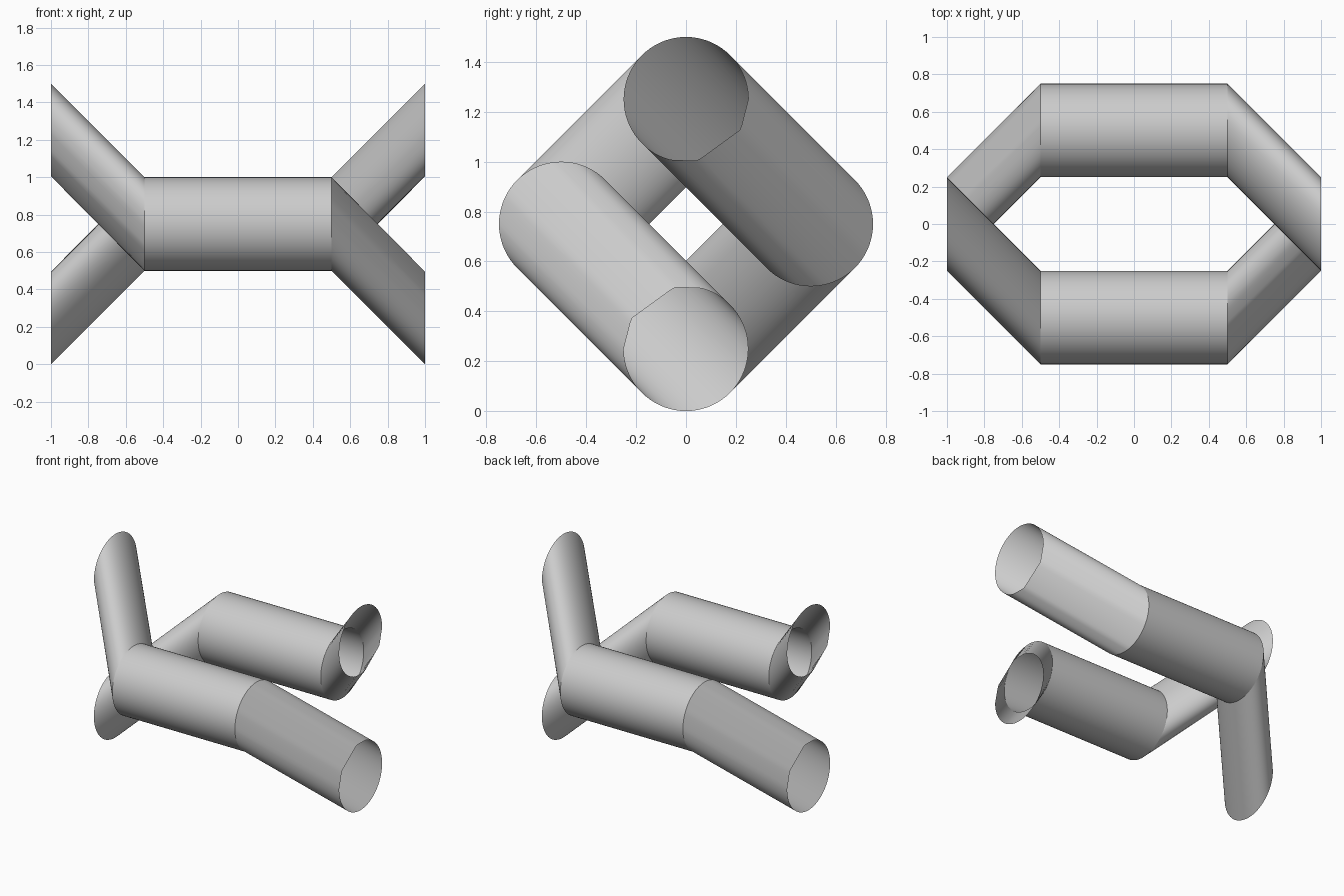
import bpy, bmesh
from math import cos, sin, radians, tau
from mathutils import Vector

if "Cube" in bpy.data.objects:
    bpy.data.objects.remove(bpy.data.objects["Cube"])

SIDES = 72
R = 0.25      # pipe radius, measured across x
MID = 0.75    # height of the straight pipes

grey = bpy.data.materials.new("light_grey")
grey.diffuse_color = (0.6, 0.6, 0.6, 1)
grey.use_nodes = True
grey.node_tree.nodes["Principled BSDF"].inputs["Base Color"].default_value = grey.diffuse_color

# Angles between which the open rims are cut into straight chords
CUTS = [77, 101, 151, 180]


def rim_point(deg):
    return Vector((0, R * cos(radians(deg)), R * sin(radians(deg))))


def ring(centre, chords=False):
    """Upright circle facing x, optionally with its chorded stretch."""
    pts = []
    for i in range(SIDES):
        deg = 360 * i / SIDES
        p = rim_point(deg)
        if chords:
            for a, b in zip(CUTS, CUTS[1:]):
                if a < deg < b:
                    p = rim_point(a).lerp(rim_point(b), (deg - a) / (b - a))
        pts.append(Vector(centre) + p)
    return pts


def pipe(name, start, end, turn):
    """Open pipe from start to end ring; turn = signs of a half-turn."""
    bm = bmesh.new()
    loops = []
    for pts in (start, end):
        loops.append([bm.verts.new((p.x * turn[0], p.y * turn[1],
                                    MID + p.z * turn[2])) for p in pts])
    a, b = loops
    for i in range(SIDES):
        j = (i + 1) % SIDES
        bm.faces.new((a[i], a[j], b[j], b[i]))
    mesh = bpy.data.meshes.new(name)
    bm.to_mesh(mesh)
    bm.free()
    mesh.materials.append(grey)
    obj = bpy.data.objects.new(name, mesh)
    bpy.context.collection.objects.link(obj)
    bpy.ops.object.select_all(action='DESELECT')
    obj.select_set(True)
    bpy.context.view_layer.objects.active = obj
    bpy.ops.object.shade_smooth_by_angle(angle=radians(25))


# Straight middle pipes, front and back
left, right = ring((-0.5, -0.5, 0)), ring((0.5, -0.5, 0))
pipe("front_straight_pipe", left, right, (1, 1, 1))
pipe("back_straight_pipe", left, right, (-1, -1, 1))

# Slanted open ends: one shape repeated by half-turns about z, y and x
tip = ring((1, 0, -0.5), chords=True)
for name, turn in (("front_right_lower_end", (1, 1, 1)),
                   ("back_left_lower_end", (-1, -1, 1)),
                   ("front_left_upper_end", (-1, 1, -1)),
                   ("back_right_upper_end", (1, -1, -1))):
    pipe(name, right, tip, turn)
